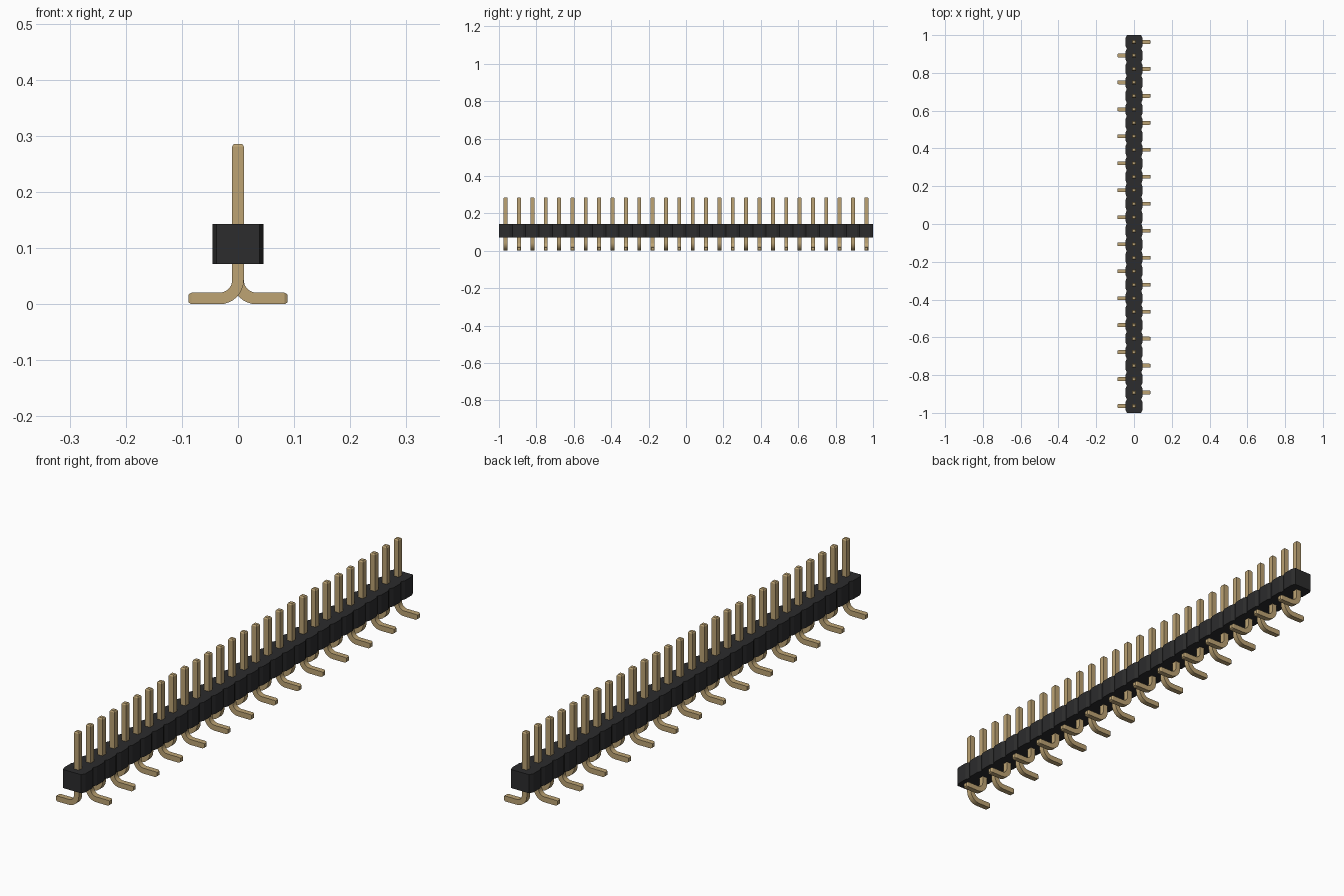
import bpy, bmesh, math
from mathutils import Vector

cube = bpy.data.objects.get("Cube")
if cube:
    bpy.data.objects.remove(cube, do_unlink=True)

PINS = 28
PITCH = 2.0 / PINS


def material(name, rgb, metallic=0.0):
    mat = bpy.data.materials.new(name)
    mat.diffuse_color = (*rgb, 1)
    mat.use_nodes = True
    bsdf = mat.node_tree.nodes["Principled BSDF"]
    bsdf.inputs["Base Color"].default_value = (*rgb, 1)
    bsdf.inputs["Roughness"].default_value = 0.6
    return mat


def loft(name, rings, mat):
    """Skin a list of four-point rings and cap both ends."""
    bm = bmesh.new()
    loops = [[bm.verts.new(p) for p in ring] for ring in rings]
    for a, b in zip(loops, loops[1:]):
        for i in range(4):
            j = (i + 1) % 4
            bm.faces.new((a[i], a[j], b[j], b[i]))
    bm.faces.new(loops[0])
    bm.faces.new(loops[-1])
    bmesh.ops.recalc_face_normals(bm, faces=bm.faces)
    mesh = bpy.data.meshes.new(name)
    bm.to_mesh(mesh)
    bm.free()
    mesh.materials.append(mat)
    return mesh


def place(name, mesh, y=0.0, turn=0.0):
    obj = bpy.data.objects.new(name, mesh)
    obj.location.y = y
    obj.rotation_euler.z = turn
    bpy.context.collection.objects.link(obj)
    return obj


black = material("black plastic", (0.025, 0.025, 0.026))
brass = material("pale brass", (0.51, 0.37, 0.175))

# Housing: one long bar, pinched by chamfers between the pin cells
WIDE, NARROW, CHAMFER = 0.045, 0.038, 0.015
LOW, HIGH = 0.072, 0.143
stations = [(-1.0, NARROW)]
for i in range(PINS):
    start = -1 + i * PITCH
    stations += [(start + CHAMFER, WIDE),
                 (start + PITCH - CHAMFER, WIDE),
                 (start + PITCH, NARROW)]
rings = [[(-w, y, LOW), (w, y, LOW), (w, y, HIGH), (-w, y, HIGH)]
         for y, w in stations]
place("housing", loft("housing", rings, black))

# Pin: square wire with tapered tips, bent from the post into a foot
HALF, TIP, BEND = 0.0103, 0.005, 0.033
TOP, REACH = 0.286, 0.088
path = [(0, TOP, 0, 0.7), (0, TOP - TIP, 0, 1)]
for k in range(9):
    a = math.pi / 2 * k / 8
    path.append((BEND * (1 - math.cos(a)),
                 HALF + BEND * (1 - math.sin(a)), a, 1))
path += [(REACH - TIP, HALF, math.pi / 2, 1),
         (REACH, HALF, math.pi / 2, 0.7)]
rings = []
for x, z, a, scale in path:
    centre = Vector((x, 0, z))
    across = Vector((math.cos(a), 0, math.sin(a))) * HALF * scale
    side = Vector((0, HALF * scale, 0))
    rings.append([centre - across - side, centre + across - side,
                  centre + across + side, centre - across + side])
pin_mesh = loft("pin", rings, brass)

# Row of pins with feet alternating from side to side
pins = []
for i in range(PINS):
    y = -1 + (i + 0.5) * PITCH
    pins.append(place(f"pin_{i + 1}", pin_mesh, y, 0 if i % 2 else math.pi))

# Smooth only the bends
for p in pin_mesh.polygons:
    p.use_smooth = True
pin_mesh.set_sharp_from_angle(angle=math.radians(25))
